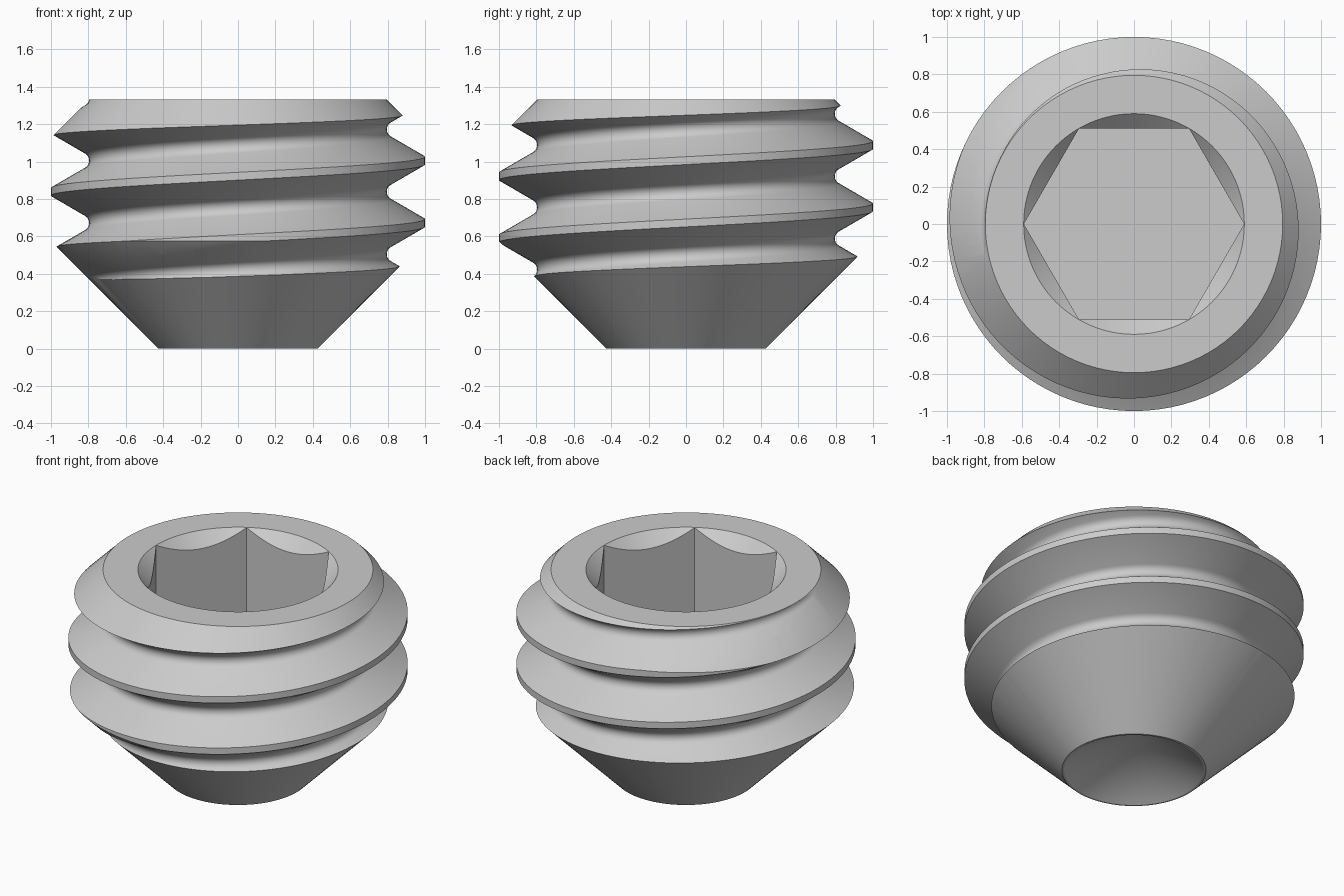
import bpy, bmesh
from math import sin, cos, pi, radians

if "Cube" in bpy.data.objects:
    bpy.data.objects.remove(bpy.data.objects["Cube"])

SEG = 96
PITCH = 1 / 3
TOP = 1.333


def make_object(name, bm):
    bmesh.ops.recalc_face_normals(bm, faces=bm.faces[:])
    mesh = bpy.data.meshes.new(name)
    bm.to_mesh(mesh)
    bm.free()
    obj = bpy.data.objects.new(name, mesh)
    bpy.context.collection.objects.link(obj)
    return obj


def lathe(name, profile, steps):
    """Closed solid of revolution; the first and last points lie on the axis."""
    bm = bmesh.new()
    start = bm.verts.new((0, 0, profile[0][1]))
    end = bm.verts.new((0, 0, profile[-1][1]))
    rings = [[bm.verts.new((r * cos(2 * pi * j / steps), r * sin(2 * pi * j / steps), z))
              for j in range(steps)] for r, z in profile[1:-1]]
    for j in range(steps):
        k = (j + 1) % steps
        bm.faces.new((start, rings[0][j], rings[0][k]))
        for a, b in zip(rings, rings[1:]):
            bm.faces.new((a[j], b[j], b[k], a[k]))
        bm.faces.new((end, rings[-1][k], rings[-1][j]))
    return make_object(name, bm)


def threaded_rod(name, crest_z, turns):
    """Endless helical thread: rounded root, 60 degree flanks, flat crest."""
    R = 0.0481
    arc = [(0.7955 + R - R * cos(radians(a)), R * sin(radians(a))) for a in (0, 20, 40, 60)]
    half = arc + [(1.0, PITCH * 7 / 16)]
    turn = half + [(r, PITCH - z) for r, z in half[:0:-1]]
    K = len(turn)
    z0 = crest_z - PITCH / 2 - 4 * PITCH
    rows = [(r, z0 + t * PITCH + z) for t in range(turns) for r, z in turn]
    rows.append((turn[0][0], z0 + turns * PITCH))
    bm = bmesh.new()
    cols = []
    for j in range(SEG):
        a = 2 * pi * j / SEG
        cols.append([bm.verts.new((r * cos(a), r * sin(a), z + PITCH * j / SEG)) for r, z in rows])
    for j in range(SEG):
        shift = K if j == SEG - 1 else 0      # the seam climbs one turn
        a, b = cols[j], cols[(j + 1) % SEG]
        for i in range(len(rows) - 1 - shift):
            bm.faces.new((a[i], b[i + shift], b[i + shift + 1], a[i + 1]))
    # fan caps, both well outside the finished screw
    low = bm.verts.new((0, 0, z0 + PITCH / 2))
    high = bm.verts.new((0, 0, z0 + turns * PITCH + PITCH / 2))
    for e in [e for e in bm.edges if e.is_boundary]:
        bm.faces.new((*e.verts, low if e.verts[0].co.z < 0.6 else high))
    return make_object(name, bm)


def boolean(obj, tool, operation):
    tool.hide_render = True
    mod = obj.modifiers.new(operation.title(), 'BOOLEAN')
    mod.operation, mod.object, mod.solver = operation, tool, 'EXACT'
    bpy.ops.object.select_all(action='DESELECT')
    bpy.context.view_layer.objects.active = obj
    obj.select_set(True)
    bpy.ops.object.modifier_apply(modifier=mod.name)
    bpy.data.objects.remove(tool)


# Threaded body
screw = threaded_rod("set_screw", 0.672, 9)

# Envelope: cup point, 45 degree end chamfers and socket countersink
envelope = lathe("envelope", [(0, 0.247), (0.412, 0), (0.425, 0), (1.1, 0.675),
                              (1.1, TOP - 0.305), (0.795, TOP), (0.59, TOP),
                              (0, TOP - 0.59)], SEG)
boolean(screw, envelope, 'INTERSECT')

# Hexagon socket
socket = lathe("socket_cutter", [(0, 0.667), (0.589, 0.667), (0.589, 1.6), (0, 1.6)], 6)
boolean(screw, socket, 'DIFFERENCE')

bpy.ops.object.shade_smooth_by_angle(angle=radians(28))
